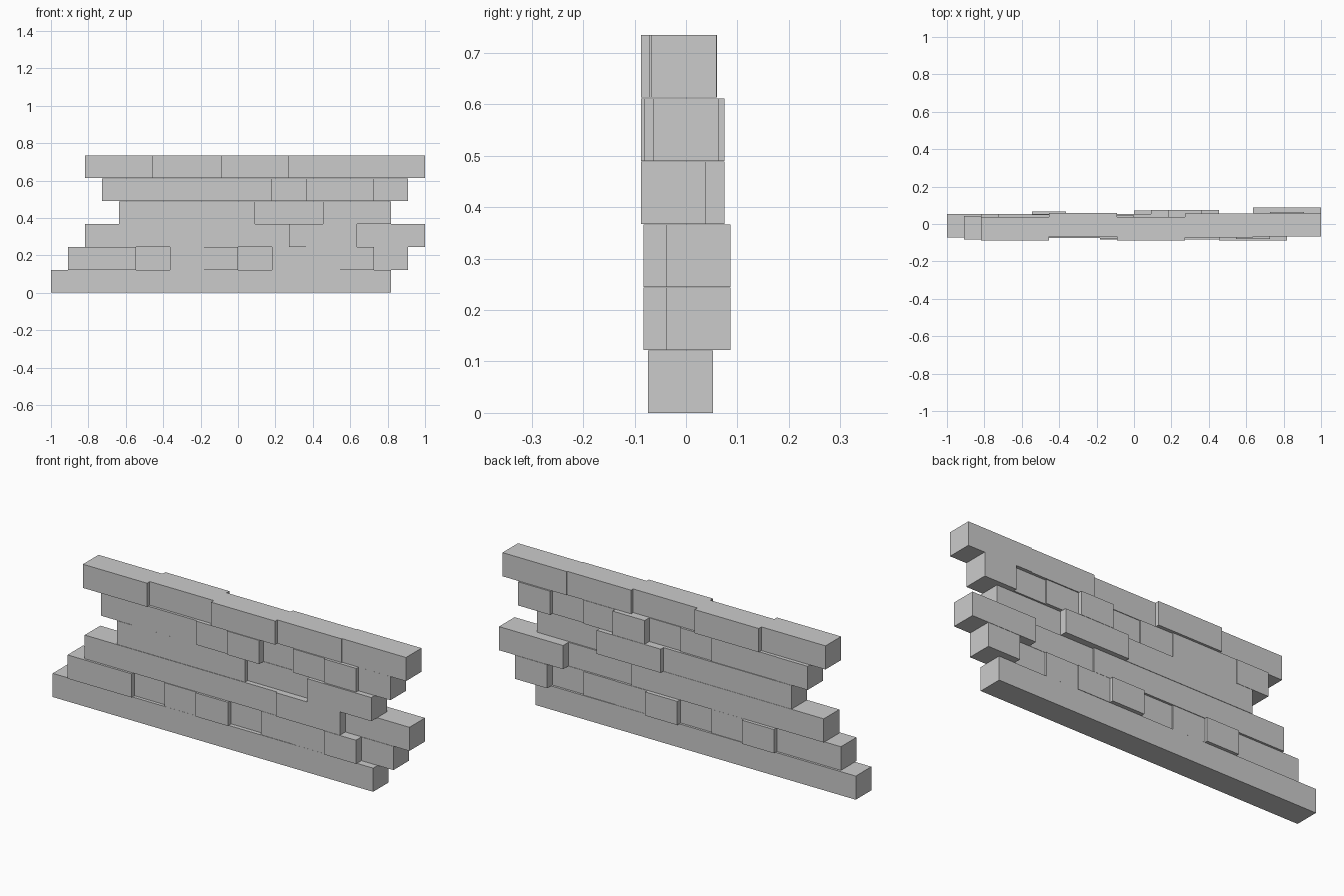
import bpy, bmesh

if "Cube" in bpy.data.objects:
    bpy.data.objects.remove(bpy.data.objects["Cube"])

L = 2.0 / 11          # brick pitch along the wall
H = 0.735 / 6         # course height
D = 0.126             # brick depth
GAP = 0.0012          # hairline joint between courses

# Each course: left end x, then the y offset of every brick
courses = [
    (-11 * L / 2, [-0.0105] * 10),
    (-10 * L / 2, [-0.020, -0.020, 0.004, -0.012, -0.020,
                   0.008, -0.010, -0.012, -0.020, 0.024]),
    (-9 * L / 2, [-0.0105] * 6 + [-0.020] * 2 + [0.024] * 2),
    (-7 * L / 2, [-0.010] * 4 + [0.012] * 2 + [-0.025] * 2),
    (-8 * L / 2, [-0.010, -0.012, -0.012, -0.018, -0.025,
                  0.012, -0.010, -0.018, 0.000]),
    (-9 * L / 2, [-0.025] * 2 + [-0.003] * 2 + [-0.025] * 2
                 + [-0.008] * 2 + [-0.004] * 2),
]


def add_brick(bm, x, y, z):
    """Add one box-shaped brick with its left bottom edge at x, z."""
    verts = bmesh.ops.create_cube(bm, size=1)["verts"]
    bmesh.ops.scale(bm, vec=(L, D, H - GAP), verts=verts)
    bmesh.ops.translate(bm, vec=(x + L / 2, y, z + (H - GAP) / 2), verts=verts)


# Brick courses from the ground up
for row, (x0, offsets) in enumerate(courses):
    bm = bmesh.new()
    for i, y in enumerate(offsets):
        add_brick(bm, x0 + i * L, y, row * H + (GAP if row == 5 else 0))
    mesh = bpy.data.meshes.new(f"brick_course_{row + 1}")
    bm.to_mesh(mesh)
    bm.free()
    bpy.context.collection.objects.link(
        bpy.data.objects.new(f"brick_course_{row + 1}", mesh))
